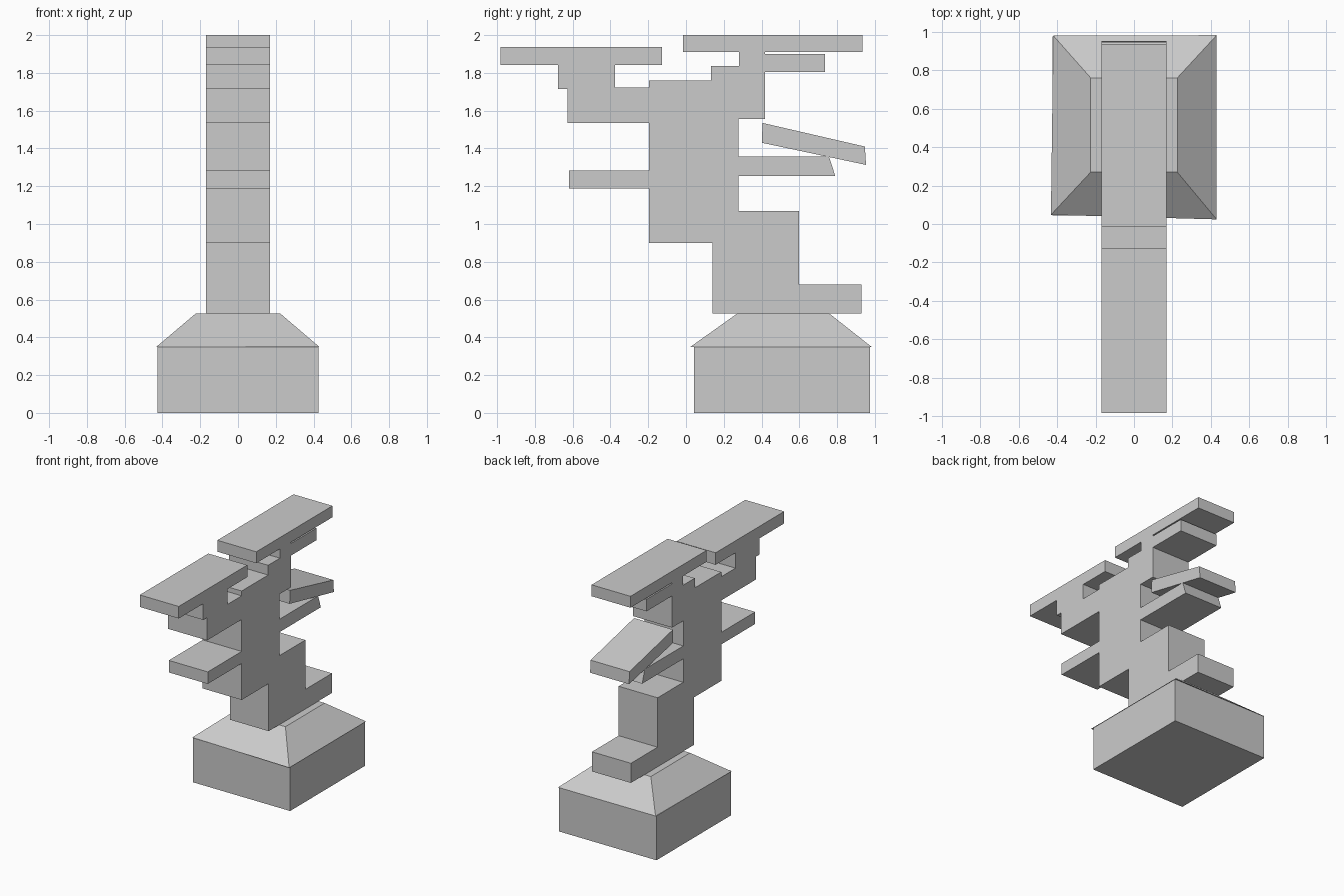
import bpy, bmesh

HALF_WIDTH = 0.17


def add_object(name, bm):
    bmesh.ops.recalc_face_normals(bm, faces=bm.faces)
    mesh = bpy.data.meshes.new(name)
    bm.to_mesh(mesh)
    bm.free()
    obj = bpy.data.objects.new(name, mesh)
    bpy.context.collection.objects.link(obj)
    return obj


def side_profile(name, points):
    """Extrude a (y, z) outline across the full width in x."""
    bm = bmesh.new()
    face = bm.faces.new([bm.verts.new((-HALF_WIDTH, y, z)) for y, z in points])
    out = bmesh.ops.extrude_face_region(bm, geom=[face])
    verts = [v for v in out["geom"] if isinstance(v, bmesh.types.BMVert)]
    bmesh.ops.translate(bm, verts=verts, vec=(2 * HALF_WIDTH, 0, 0))
    return add_object(name, bm)


def block(name, lower, z0, upper, z1):
    """Closed solid between two four-cornered (x, y) outlines."""
    bm = bmesh.new()
    a = [bm.verts.new((x, y, z0)) for x, y in lower]
    b = [bm.verts.new((x, y, z1)) for x, y in upper]
    bm.faces.new(a[::-1])
    bm.faces.new(b)
    for i in range(4):
        j = (i + 1) % 4
        bm.faces.new((a[i], a[j], b[j], b[i]))
    return add_object(name, bm)


def rect(x, y0, y1):
    return [(-x, y0), (x, y0), (x, y1), (-x, y1)]


# Planter base and its sloping, slightly uneven top
block("base_box", rect(0.425, 0.043, 0.975), 0.0, rect(0.425, 0.043, 0.975), 0.35)
block("base_slope", [(-0.432, 0.048), (0.43, 0.024), (0.43, 0.982), (-0.42, 0.98)], 0.35,
      rect(0.225, 0.27, 0.76), 0.525)

# Stepped trunk with its level branches
side_profile("stepped_trunk", [
    (0.14, 0.525), (0.93, 0.525), (0.93, 0.68), (0.597, 0.68), (0.597, 1.07),
    (0.277, 1.07), (0.277, 1.255), (0.79, 1.255), (0.757, 1.357), (0.277, 1.357),
    (0.277, 1.555), (0.417, 1.555), (0.417, 1.805), (0.735, 1.805), (0.735, 1.90),
    (0.417, 1.90), (0.417, 1.91), (0.935, 1.91), (0.935, 2.0), (-0.015, 2.0),
    (-0.015, 1.91), (0.28, 1.91), (0.28, 1.837), (0.133, 1.837), (0.133, 1.76),
    (-0.197, 1.76), (-0.197, 1.722), (-0.375, 1.722), (-0.375, 1.843), (-0.127, 1.843),
    (-0.127, 1.938), (-0.982, 1.938), (-0.982, 1.843), (-0.677, 1.843), (-0.677, 1.715),
    (-0.628, 1.715), (-0.628, 1.535), (-0.197, 1.535), (-0.197, 1.283), (-0.62, 1.283),
    (-0.62, 1.188), (-0.197, 1.188), (-0.197, 0.90), (0.14, 0.90)])

# Tilted slab resting on the middle branch
side_profile("tilted_slab", [(0.405, 1.535), (0.402, 1.43), (0.953, 1.313), (0.947, 1.41)])
